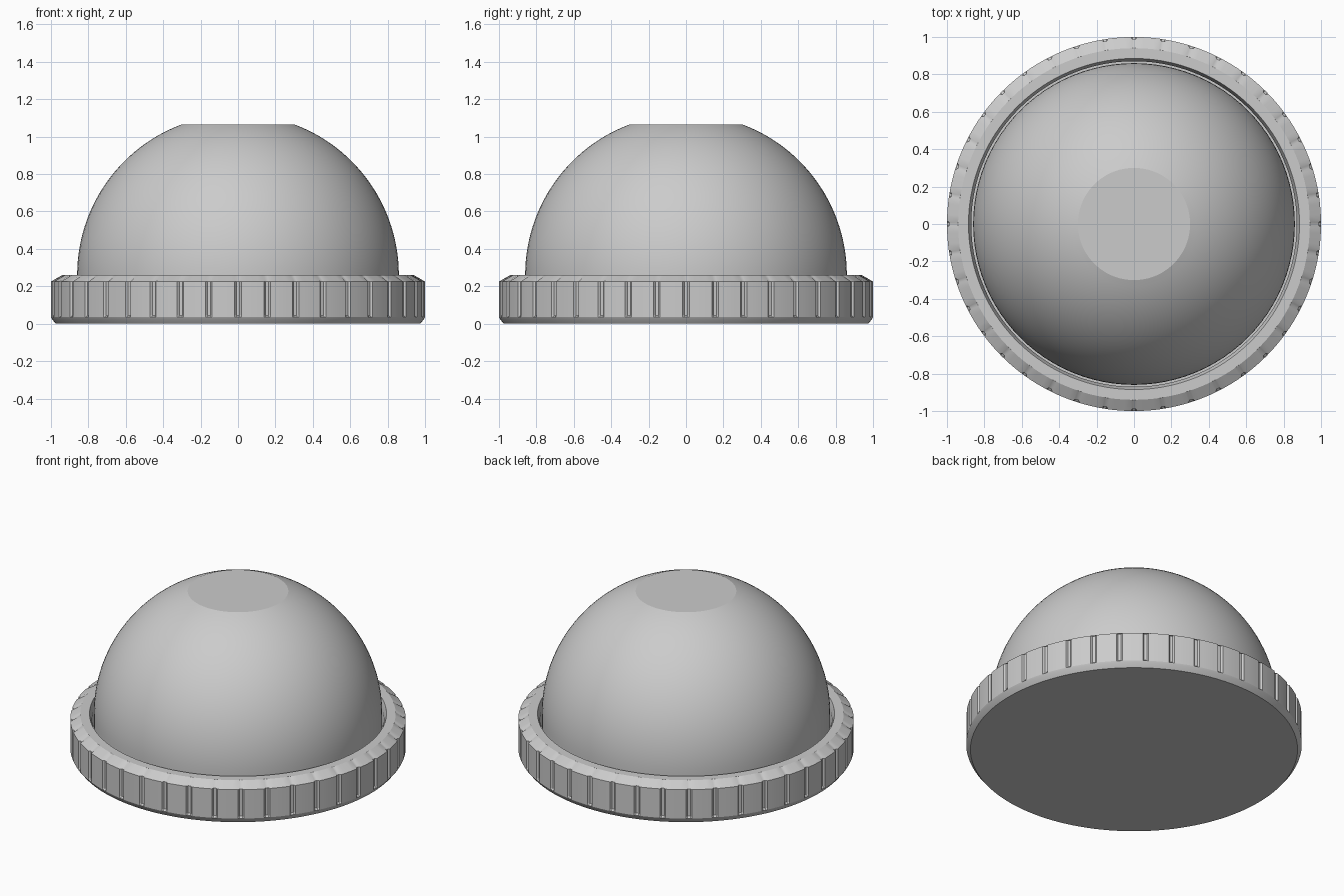
import bpy, bmesh
from math import sin, cos, asin, radians, tau

cube = bpy.data.objects.get("Cube")
if cube:
    bpy.data.objects.remove(cube, do_unlink=True)

grey = bpy.data.materials.new("plain grey")
grey.use_nodes = True
GREY = (0.6, 0.6, 0.6, 1)
grey.diffuse_color = GREY
grey.node_tree.nodes["Principled BSDF"].inputs["Base Color"].default_value = GREY


def lathe(name, profile, angles, smooth_angle, notches=None):
    """Spin (radius, z, notch depth) rows round z and cap both ends."""
    bm = bmesh.new()
    rows = []
    for r, z, depth in profile:
        row = []
        for i, a in enumerate(angles):
            rad = r - (depth * notches[i] if notches else 0)
            row.append(bm.verts.new((rad * cos(a), rad * sin(a), z)))
        rows.append(row)
    n = len(angles)
    for low, high in zip(rows, rows[1:]):
        for i in range(n):
            j = (i + 1) % n
            bm.faces.new((low[i], low[j], high[j], high[i]))
    bm.faces.new(rows[0][::-1])
    bm.faces.new(rows[-1])
    bmesh.ops.recalc_face_normals(bm, faces=bm.faces)
    mesh = bpy.data.meshes.new(name)
    bm.to_mesh(mesh)
    bm.free()
    mesh.materials.append(grey)
    obj = bpy.data.objects.new(name, mesh)
    bpy.context.collection.objects.link(obj)
    bpy.ops.object.select_all(action='DESELECT')
    obj.select_set(True)
    bpy.context.view_layer.objects.active = obj
    bpy.ops.object.shade_smooth_by_angle(angle=radians(smooth_angle))
    return obj


# Base ring: grip notches round the rim, chamfered edges, recess for the dome
NOTCHES = 40
pattern = [(-1.0, 0), (-0.5, 1), (0.5, 1), (1.0, 0), (2.75, 0), (4.5, 0), (6.25, 0)]
angles, cuts = [], []
for k in range(NOTCHES):
    for offset, cut in pattern:
        angles.append(tau * k / NOTCHES + radians(offset))
        cuts.append(cut)
DEPTH = 0.012
ring_profile = [
    (0.975, 0, 0), (0.995, 0.025, 0), (1, 0.035, 0), (1, 0.045, DEPTH),
    (1, 0.225, DEPTH), (0.94, 0.26, 0), (0.885, 0.26, 0),
    (0.87, 0.22, 0), (0.87, 0.12, 0),
]
lathe("base_ring", ring_profile, angles, 25, cuts)

# Dome: hemisphere with a flat top, straight skirt sunk into the ring
R, CENTRE, FLAT_R, STEPS = 0.86, 0.26, 0.30, 28
top = radians(90) - asin(FLAT_R / R)
dome_profile = [(R, 0.1, 0)]
for i in range(STEPS + 1):
    t = top * i / STEPS
    dome_profile.append((R * cos(t), CENTRE + R * sin(t), 0))
lathe("dome", dome_profile, [tau * i / 96 for i in range(96)], 15)
